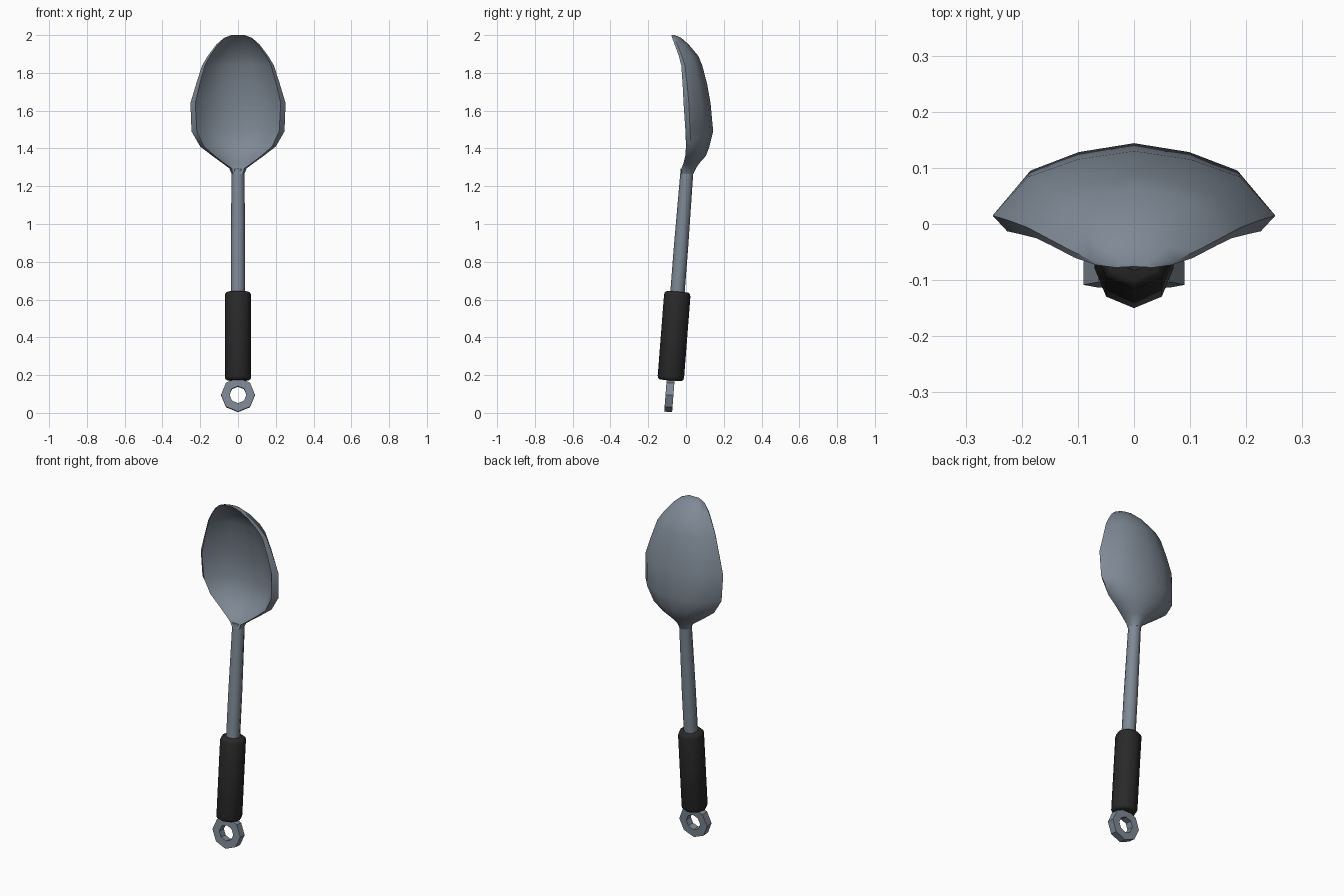
import bpy, bmesh, math
from mathutils import Vector, Matrix

if "Cube" in bpy.data.objects:
    bpy.data.objects.remove(bpy.data.objects["Cube"])


def material(name, rgb):
    m = bpy.data.materials.new(name)
    m.diffuse_color = (*rgb, 1)
    m.use_nodes = True
    m.node_tree.nodes["Principled BSDF"].inputs["Base Color"].default_value = m.diffuse_color
    return m


steel = material("blue grey steel", (0.21, 0.25, 0.30))
rubber = material("black rubber", (0.022, 0.022, 0.022))


def loft(name, rings, mat, angle, loop=False):
    """Skin a list of closed rings of points into one object."""
    bm = bmesh.new()
    rows = [[bm.verts.new(p) for p in r] for r in rings]
    n = len(rows[0])
    pairs = list(zip(rows, rows[1:]))
    if loop:
        pairs.append((rows[-1], rows[0]))
    for a, b in pairs:
        for i in range(n):
            j = (i + 1) % n
            bm.faces.new((a[i], a[j], b[j], b[i]))
    if not loop:
        bm.faces.new(rows[0])
        bm.faces.new(rows[-1])
    bmesh.ops.recalc_face_normals(bm, faces=bm.faces)
    me = bpy.data.meshes.new(name)
    bm.to_mesh(me)
    bm.free()
    me.materials.append(mat)
    ob = bpy.data.objects.new(name, me)
    bpy.context.collection.objects.link(ob)
    bpy.ops.object.select_all(action='DESELECT')
    ob.select_set(True)
    bpy.context.view_layer.objects.active = ob
    bpy.ops.object.shade_smooth_by_angle(angle=math.radians(angle))
    return ob


# Leaning axis shared by shaft, grip and hanging ring
SLOPE = 0.078
tilt = Matrix.Rotation(-math.atan(SLOPE), 3, 'X')


def axis(z):
    return Vector((0, -0.045 + SLOPE * (z - 0.64), z))


def octagon(z, r):
    return [axis(z) + tilt @ Vector((r * math.cos(k * math.pi / 4), r * math.sin(k * math.pi / 4), 0))
            for k in range(8)]


loft("shaft", [octagon(0.5, 0.038), octagon(0.88, 0.038), octagon(1.29, 0.034)], steel, 60)
loft("grip", [octagon(z, r) for z, r in
              ((0.172, 0.056), (0.178, 0.066), (0.19, 0.07), (0.622, 0.07), (0.634, 0.066), (0.642, 0.056))],
     rubber, 60)

# Hanging ring: octagonal washer
centre = axis(0.095)
ring = []
for k in range(8):
    d = Vector((math.cos(k * math.pi / 4), 0, math.sin(k * math.pi / 4)))
    ring.append([centre + tilt @ (d * r + Vector((0, y, 0)))
                 for r, y in ((0.09, -0.021), (0.09, 0.021), (0.045, 0.021), (0.045, -0.021))])
loft("hanging_ring", ring, steel, 30, loop=True)

# Bowl: z, outer half width, inner half width, front rim y, outer rim y, back y, hollow y
stations = (
    (2.000, 0.035, 0.030, -0.078, -0.074, -0.060, -0.076),
    (1.985, 0.075, 0.068, -0.073, -0.065, -0.025, -0.055),
    (1.950, 0.115, 0.106, -0.060, -0.046, 0.015, -0.015),
    (1.890, 0.160, 0.148, -0.038, -0.022, 0.065, 0.036),
    (1.840, 0.190, 0.175, -0.025, -0.006, 0.086, 0.058),
    (1.740, 0.222, 0.203, -0.018, 0.006, 0.112, 0.085),
    (1.640, 0.252, 0.226, -0.013, 0.015, 0.130, 0.103),
    (1.490, 0.246, 0.218, -0.003, 0.022, 0.144, 0.115),
    (1.410, 0.200, 0.180, 0.000, 0.026, 0.124, 0.092),
    (1.360, 0.135, 0.122, -0.004, 0.022, 0.105, 0.060),
    (1.320, 0.080, 0.070, -0.014, 0.014, 0.069, 0.018),
    (1.295, 0.046, 0.034, -0.024, 0.008, 0.053, -0.016),
    (1.265, 0.034, 0.024, -0.020, 0.004, 0.039, -0.030),
)
bowl = []
for z, wo, wi, yf, yo, yb, yh in stations:
    out = [(s * wo, yo + f * (yb - yo), z) for s, f in
           ((-1, 0), (-0.75, 0.6), (-0.4, 0.87), (0, 1), (0.4, 0.87), (0.75, 0.6), (1, 0))]
    inn = [(s * wi, yf + f * (yh - yf), z) for s, f in
           ((1, 0), (0.75, 0.55), (0.4, 0.86), (0, 1), (-0.4, 0.86), (-0.75, 0.55), (-1, 0))]
    bowl.append(out + inn)
loft("bowl", bowl, steel, 50)
